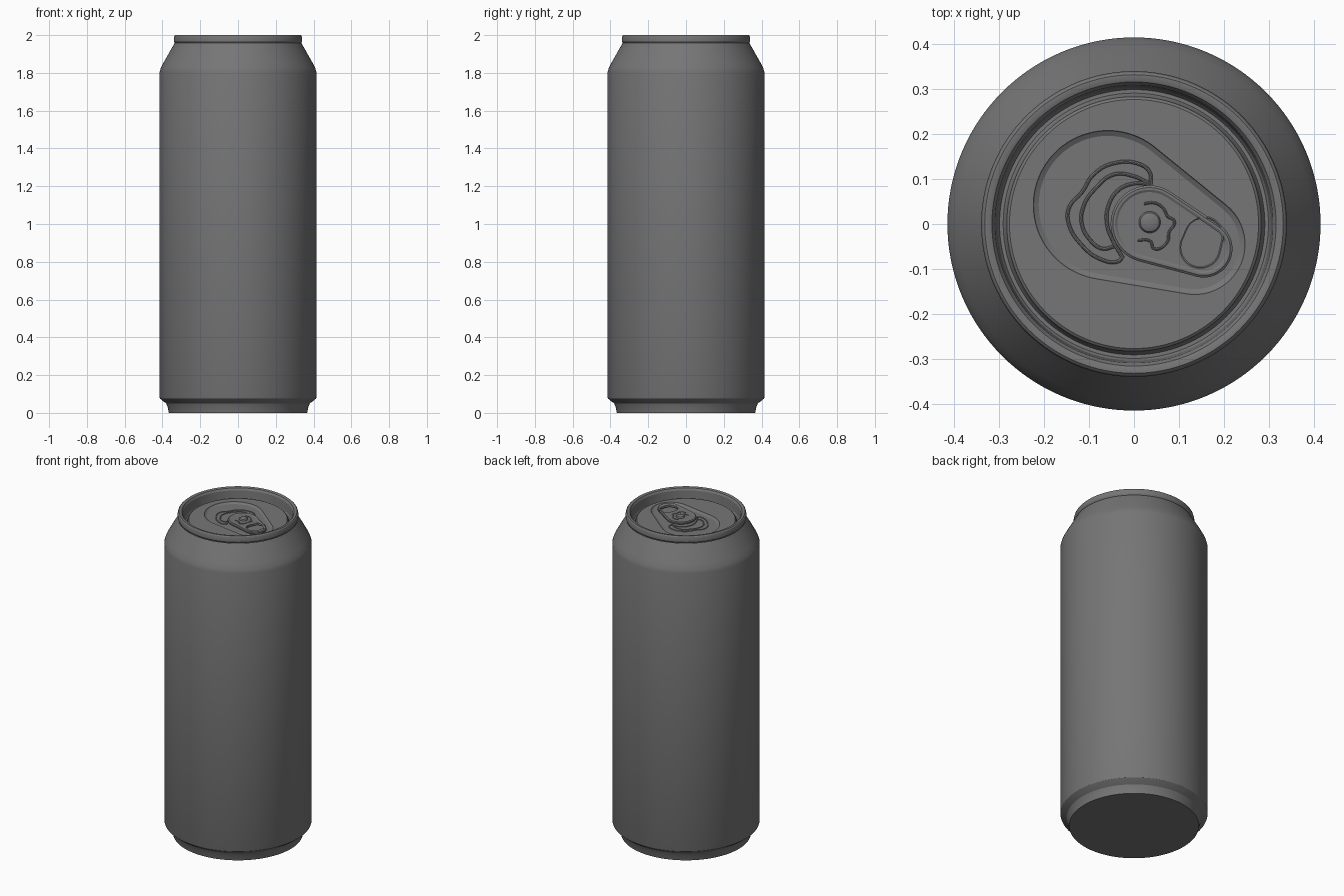
import bpy, bmesh, math
from mathutils import Vector

N = 128
LID_Z = 1.95       # flat lid panel
PANEL_Z = 1.94     # floor of the pressed teardrop

old = bpy.data.objects.get("Cube")
if old:
    bpy.data.objects.remove(old)

metal = bpy.data.materials.new("grey metal")
metal.use_nodes = True
grey = (0.18, 0.18, 0.18, 1)
metal.diffuse_color = grey
metal.node_tree.nodes["Principled BSDF"].inputs["Base Color"].default_value = grey


def finish(obj):
    """Give the part its material and smooth shading with sharp edges."""
    obj.data.materials.append(metal)
    bpy.ops.object.select_all(action='DESELECT')
    obj.select_set(True)
    bpy.context.view_layer.objects.active = obj
    bpy.ops.object.shade_smooth_by_angle(angle=math.radians(25))


def circle(r, z, c=(0, 0)):
    return [(c[0] + r * math.cos(a), c[1] + r * math.sin(a), z)
            for a in (2 * math.pi * i / N for i in range(N))]


def rounded(c, end_a, end_b, z, grow=0):
    """Outline around two circles (x, y, r), sampled by rays from c."""
    ring = []
    for i in range(N):
        a = 2 * math.pi * i / N
        d = Vector((math.cos(a), math.sin(a)))
        best = 0
        for k in range(61):
            x, y, r = Vector(end_a).lerp(Vector(end_b), k / 60)
            m = Vector((x - c[0], y - c[1]))
            along = m.dot(d)
            disc = (r + grow) ** 2 - m.length_squared + along ** 2
            if disc >= 0:
                best = max(best, along + math.sqrt(disc))
        ring.append((c[0] + best * d.x, c[1] + best * d.y, z))
    return ring


def loft(name, rings, cap_start=False, cap_end=False, closed=False):
    """Skin a stack of matching rings."""
    bm = bmesh.new()
    loops = [[bm.verts.new(p) for p in ring] for ring in rings]
    pairs = list(zip(loops, loops[1:]))
    if closed:
        pairs.append((loops[-1], loops[0]))
    for lo, hi in pairs:
        for i in range(N):
            j = (i + 1) % N
            bm.faces.new((lo[i], lo[j], hi[j], hi[i]))
    if cap_start:
        bm.faces.new(loops[0][::-1])
    if cap_end:
        bm.faces.new(loops[-1])
    mesh = bpy.data.meshes.new(name)
    bm.to_mesh(mesh)
    bm.free()
    obj = bpy.data.objects.new(name, mesh)
    bpy.context.collection.objects.link(obj)
    finish(obj)
    return obj


def bead(name, points, z, radius):
    """Thin pressed ridge along a smooth path."""
    curve = bpy.data.curves.new(name, 'CURVE')
    curve.dimensions = '3D'
    curve.bevel_depth = radius
    curve.bevel_resolution = 2
    curve.use_fill_caps = True
    curve.resolution_u = 8
    spline = curve.splines.new('BEZIER')
    spline.bezier_points.add(len(points) - 1)
    for bp, (x, y) in zip(spline.bezier_points, points):
        bp.co = (x, y, z)
        bp.handle_left_type = bp.handle_right_type = 'AUTO'
    obj = bpy.data.objects.new(name, curve)
    bpy.context.collection.objects.link(obj)
    bpy.ops.object.select_all(action='DESELECT')
    obj.select_set(True)
    bpy.context.view_layer.objects.active = obj
    bpy.ops.object.convert(target='MESH')
    finish(bpy.context.object)


# Body: flat base, stepped foot, straight wall and tapered shoulder
body = [(0.366, 0), (0.372, 0.03), (0.38, 0.05), (0.394, 0.06), (0.413, 0.076),
        (0.415, 0.082), (0.415, 1.805), (0.409, 1.825), (0.395, 1.853),
        (0.36, 1.915), (0.336, 1.957)]
loft("can_body", [circle(r, z) for r, z in body], cap_start=True)

# Lid: rolled rim, inner wall, countersunk groove, panel and pressed teardrop
lid = [(0.332, 1.957), (0.336, 1.96), (0.34, 1.968), (0.34, 1.984), (0.337, 1.995),
       (0.332, 2), (0.324, 2), (0.316, 1.997), (0.309, 1.985), (0.304, 1.93),
       (0.299, 1.922), (0.291, 1.922), (0.286, 1.93), (0.283, 1.945), (0.277, LID_Z)]
big, small = (-0.058, 0.042, 0.166), (0.135, -0.045, 0.112)
rings = [circle(r, z) for r, z in lid]
rings += [rounded((0, 0), big, small, z, g)
          for z, g in ((LID_Z, 0), (LID_Z - 0.004, -0.002), (PANEL_Z, -0.012))]
loft("lid", rings, cap_end=True)

# Pull tab: rounded plate with a finger hole and a curled edge
hole_c = (0.15, -0.042)
wide, narrow = (0.034, 0.0, 0.086), (0.155, -0.055, 0.064)
hole_a, hole_b = (0.147, -0.052, 0.042), (0.155, -0.028, 0.04)
t = PANEL_Z + 0.006
tab = [rounded(hole_c, wide, narrow, t + z, g) for z, g in
       ((0, -0.005), (0.003, 0), (0.011, 0), (0.015, -0.005), (0.015, -0.01),
        (0.012, -0.015))]
tab += [rounded(hole_c, hole_a, hole_b, t + z, g) for z, g in
        ((0.012, 0.006), (0.014, 0.003), (0.012, 0), (0, 0))]
loft("pull_tab", tab, closed=True)

# Rivet dome on a short post
rivet = [(0.024, PANEL_Z), (0.024, t + 0.015), (0.021, t + 0.02),
         (0.014, t + 0.023), (0.006, t + 0.024)]
loft("rivet", [circle(r, z, (0.035, 0.004)) for r, z in rivet], cap_end=True)

# Tongue cut around the rivet
bead("rivet_tongue", [(0.022, 0.045), (0.045, 0.047), (0.066, 0.034), (0.074, 0.018),
                      (0.09, 0.005), (0.078, -0.018), (0.074, -0.04),
                      (0.045, -0.055), (0.036, -0.038), (0.008, -0.036)],
     t + 0.012, 0.003)

# Opening: outer and inner pressed ridges
bead("mouth_outer_ridge", [(0.037, 0.088), (0.035, 0.115), (0.015, 0.132), (-0.045, 0.135),
                           (-0.09, 0.11), (-0.115, 0.072), (-0.145, 0.035),
                           (-0.145, 0.0), (-0.118, -0.045), (-0.075, -0.078),
                           (-0.035, -0.083), (-0.025, -0.072)],
     PANEL_Z, 0.004)
bead("mouth_inner_ridge", [(0.037, 0.088), (0.0, 0.106), (-0.045, 0.11), (-0.085, 0.08),
                           (-0.112, 0.04), (-0.116, 0.0), (-0.098, -0.035),
                           (-0.07, -0.055), (-0.045, -0.05)],
     PANEL_Z, 0.004)
bead("mouth_center_ridge", [(0.037, 0.088), (0.0, 0.09), (-0.035, 0.075), (-0.057, 0.04),
                            (-0.06, 0.0), (-0.048, -0.035), (-0.025, -0.075)],
     PANEL_Z, 0.004)
